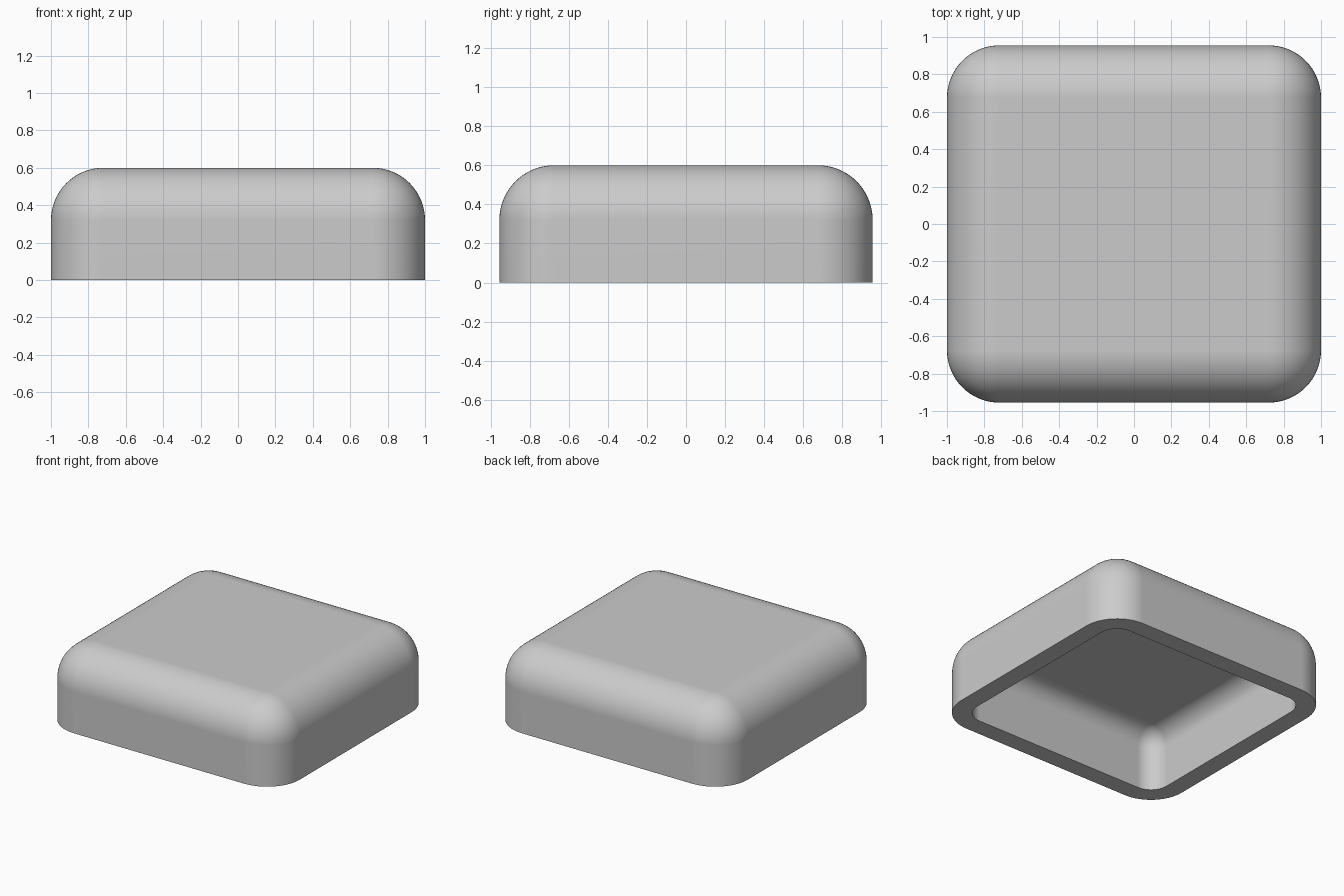
import bpy
import bmesh
import math

HALF_X, HALF_Y, HEIGHT = 1.0, 0.955, 0.6
RADIUS, WALL, SEGMENTS = 0.28, 0.14, 16

cube = bpy.data.objects.get("Cube")
if cube:
    bpy.data.objects.remove(cube, do_unlink=True)


def rounded_cover(inset):
    """Open-bottomed box, rounded on its upright and top edges."""
    bm = bmesh.new()
    bmesh.ops.create_cube(bm, size=2)
    for v in bm.verts:
        v.co.x *= HALF_X - inset
        v.co.y *= HALF_Y - inset
        v.co.z = HEIGHT - inset if v.co.z > 0 else 0
    edges = [e for e in bm.edges if any(v.co.z > 0 for v in e.verts)]
    bmesh.ops.bevel(bm, geom=edges, offset=RADIUS - inset, offset_type='OFFSET',
                    segments=SEGMENTS, profile=0.5, affect='EDGES')
    floor = [f for f in bm.faces if all(v.co.z < 1e-4 for v in f.verts)]
    bmesh.ops.delete(bm, geom=floor, context='FACES')
    return bm


# Outer skin and inner skin, gathered into one mesh
shell = rounded_cover(0)
inner = rounded_cover(WALL)
bmesh.ops.reverse_faces(inner, faces=inner.faces[:])
inner_mesh = bpy.data.meshes.new("inner_skin")
inner.to_mesh(inner_mesh)
inner.free()
shell.from_mesh(inner_mesh)
bpy.data.meshes.remove(inner_mesh)

# Flat rim joining the two skins
rim = [e for e in shell.edges if e.is_boundary]
bmesh.ops.bridge_loops(shell, edges=rim)
bmesh.ops.recalc_face_normals(shell, faces=shell.faces[:])

mesh = bpy.data.meshes.new("hollow_cap")
shell.to_mesh(mesh)
shell.free()
cap = bpy.data.objects.new("hollow_cap", mesh)
bpy.context.collection.objects.link(cap)

# Plain grey plastic
grey = bpy.data.materials.new("light_grey")
grey.use_nodes = True
colour = (0.6, 0.6, 0.6, 1)
grey.diffuse_color = colour
grey.node_tree.nodes["Principled BSDF"].inputs["Base Color"].default_value = colour
mesh.materials.append(grey)

# Smooth fillets, crisp rim, flat panels
bpy.ops.object.select_all(action='DESELECT')
cap.select_set(True)
bpy.context.view_layer.objects.active = cap
bpy.ops.object.shade_smooth_by_angle(angle=math.radians(35))
weighted = cap.modifiers.new("flat_panels", 'WEIGHTED_NORMAL')
weighted.keep_sharp = True
